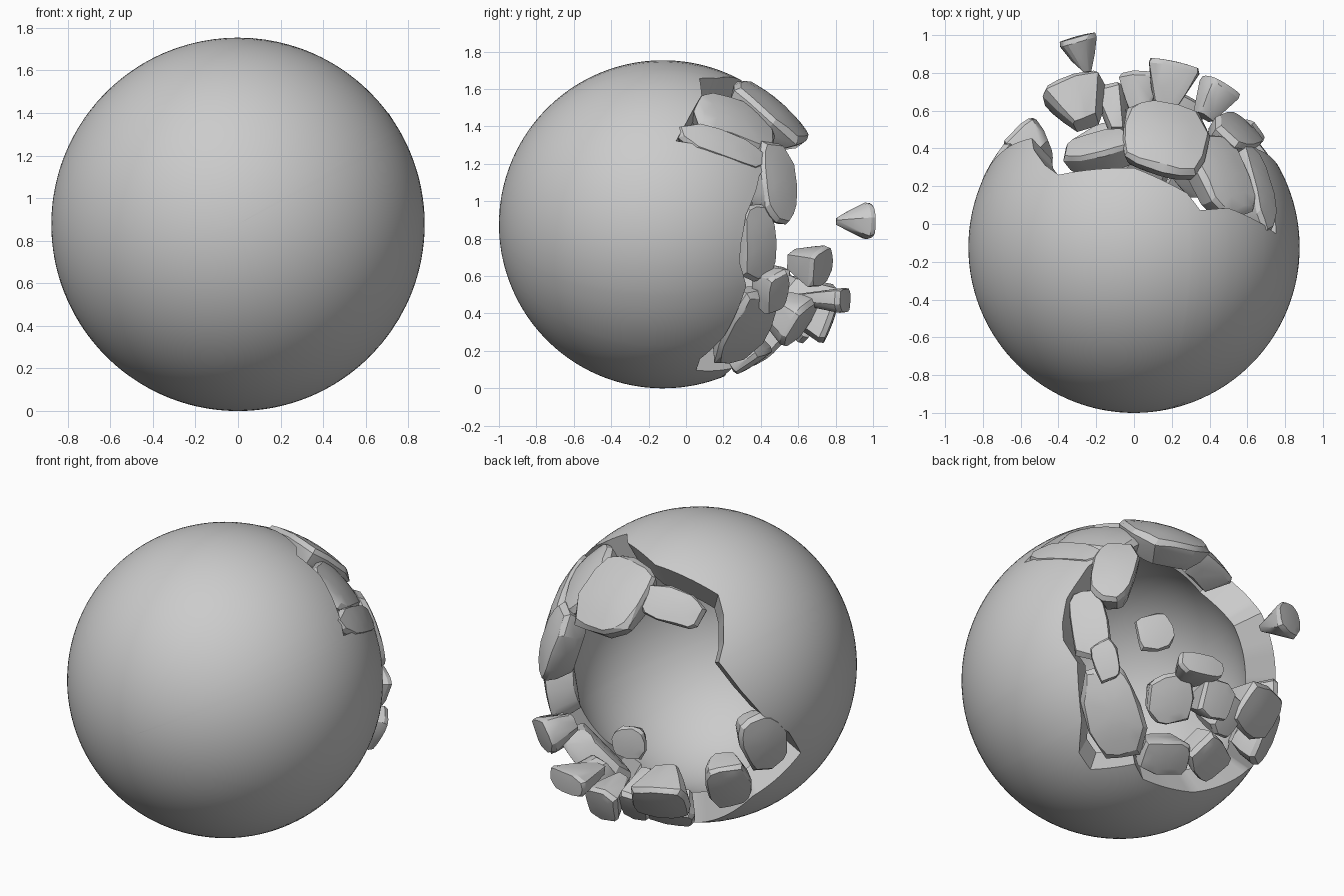
import bpy, bmesh, math, random
from mathutils import Vector, Matrix

if "Cube" in bpy.data.objects:
    bpy.data.objects.remove(bpy.data.objects["Cube"])

random.seed(4)
R, T = 0.877, 0.17                      # outer radius, wall thickness
C = Vector((0, -0.123, 0.877))          # ball centre


def new_object(name, bm, angle):
    bmesh.ops.recalc_face_normals(bm, faces=bm.faces[:])
    me = bpy.data.meshes.new(name)
    bm.to_mesh(me)
    bm.free()
    ob = bpy.data.objects.new(name, me)
    bpy.context.collection.objects.link(ob)
    bpy.ops.object.select_all(action='DESELECT')
    ob.select_set(True)
    bpy.context.view_layer.objects.active = ob
    bpy.ops.object.shade_smooth_by_angle(angle=math.radians(angle))
    return ob


# jagged hole in the back, outline as x, z offsets from the ball centre
outline = [(0, .77), (-.25, .735), (-.4, .68), (-.47, .6), (-.53, .47), (-.54, .38),
           (-.66, .22), (-.75, .06), (-.82, -.08), (-.82, -.25), (-.74, -.38), (-.62, -.5),
           (-.46, -.65), (-.25, -.77), (-.05, -.81), (.1, -.81), (.2, -.77), (.36, -.78),
           (.46, -.72), (.55, -.6), (.68, -.33), (.75, -.2), (.765, -.1), (.755, .05),
           (.70, .18), (.66, .26), (.6, .32), (.74, .42), (.76, .45), (.68, .54),
           (.5, .69), (.35, .78), (.28, .78)]
corners = [Vector((x, math.sqrt(max(R * R - x * x - z * z, .005)), z)).normalized()
           for x, z in outline]
rim = []
for a, b in zip(corners, corners[1:] + corners[:1]):
    rim += [a.slerp(b, k / 5) for k in range(5)]

# hollow shell: rings swept from the front pole to the rim, outside then inside
bm = bmesh.new()
front, rings = Vector((0, -1, 0)), []
steps = 44
for radius, order in ((R, range(1, steps + 1)), (R - T, range(steps, 0, -1))):
    for s in order:
        ring = []
        for d in rim:
            full = front.angle(d)
            side = Vector((d.x, 0, d.z)).normalized()
            t = full * s / steps
            ring.append(bm.verts.new(C + radius * (front * math.cos(t) + side * math.sin(t))))
        rings.append(ring)
n = len(rim)
for lo, hi in zip(rings, rings[1:]):
    for i in range(n):
        j = (i + 1) % n
        bm.faces.new((lo[i], lo[j], hi[j], hi[i]))
for ring, radius in ((rings[0], R), (rings[-1], R - T)):
    pole = bm.verts.new(C + front * radius)
    for i in range(n):
        bm.faces.new((pole, ring[i], ring[(i + 1) % n]))
new_object("broken_shell", bm, 30)


def shard(name, c, half_w, half_h, roll=0, tilt=0, deep=T, taper=.7):
    """Chipped wedge of wall: curved outer face, rough edge, smaller inner face."""
    c = Vector(c)
    n = (c - C).normalized()
    u = Vector((0, 0, 1)).cross(n).normalized()
    n = Matrix.Rotation(math.radians(tilt), 3, u) @ n
    v = n.cross(u)
    spin = Matrix.Rotation(math.radians(roll), 3, n)
    u, v = spin @ u, spin @ v
    count = 15
    shape = [random.uniform(.88, 1.1) for _ in range(count)]
    bm = bmesh.new()

    def layer(scale, depth, rough):
        for i in range(count):
            t = 2 * math.pi * i / count
            s = scale * shape[i] * (1 + random.uniform(-rough, rough))
            ct, st = math.cos(t), math.sin(t)
            p = s * half_w * math.copysign(abs(ct) ** .7, ct)
            q = s * half_h * math.copysign(abs(st) ** .7, st)
            drop = (p * p + q * q) / (2 * R) + depth * (1 + random.uniform(-rough, rough))
            bm.verts.new(c + u * p + v * q - n * drop)

    bm.verts.new(c)
    for s in (.3, .6, .92):
        layer(s, 0, 0)
    layer(1.0, .025, .06)
    layer((1 + taper) / 2, deep * .55, .08)
    layer(taper, deep * .95, .06)
    res = bmesh.ops.convex_hull(bm, input=bm.verts[:])
    junk = set(res["geom_interior"]) | set(res["geom_unused"])
    bmesh.ops.delete(bm, geom=[g for g in junk if isinstance(g, bmesh.types.BMVert)],
                     context='VERTS')
    return new_object(name, bm, 22)


# shards still sitting around the hole
shard("top_shard_large", (.16, .50, 1.52), .24, .26, 0, -3)
shard("top_shard_left", (-.2, .44, 1.51), .2, .1, -15, 12)
shard("top_shard_right", (.49, .29, 1.46), .25, .16, -25)
shard("top_shard_corner", (.69, .22, 1.31), .26, .085, -22)
shard("right_shard_upper", (.58, .52, 1.11), .12, .22, -10)
shard("right_shard_lower", (.67, .41, .77), .11, .21, 6)
shard("lower_right_shard", (.45, .36, .30), .16, .26, 12)
shard("left_shard", (-.76, .30, .75), .13, .19, 25)
shard("lower_left_shard", (-.61, .45, .49), .13, .17, 15)

# shards fanned out along the lower edge
shard("bottom_shard_right", (.07, .37, .13), .16, .11, 10)
shard("bottom_shard_left", (-.2, .44, .19), .14, .12, -10)
shard("fan_shard_right", (.25, .62, .33), .13, .14, 15)
shard("fan_shard_middle", (.22, .86, .47), .14, .07, 0, -20, .27, .4)
shard("fan_shard_centre", (.04, .78, .34), .11, .12, 0, -10, .25, .4)
shard("fan_shard_left", (-.32, .72, .41), .16, .16, 0, 8, .25, .4)
shard("fan_shard_inner", (-.12, .69, .33), .08, .12, -5, 0, .25, .5)
shard("fan_shard_upper", (.46, .74, .65), .11, .11, 20, 0, .2, .5)
shard("fan_shard_side", (.62, .50, .5), .08, .12, 10)

# loose shard flying away
shard("loose_shard", (-.3, .995, .90), .105, .1, 10, 0, .2, .2)
